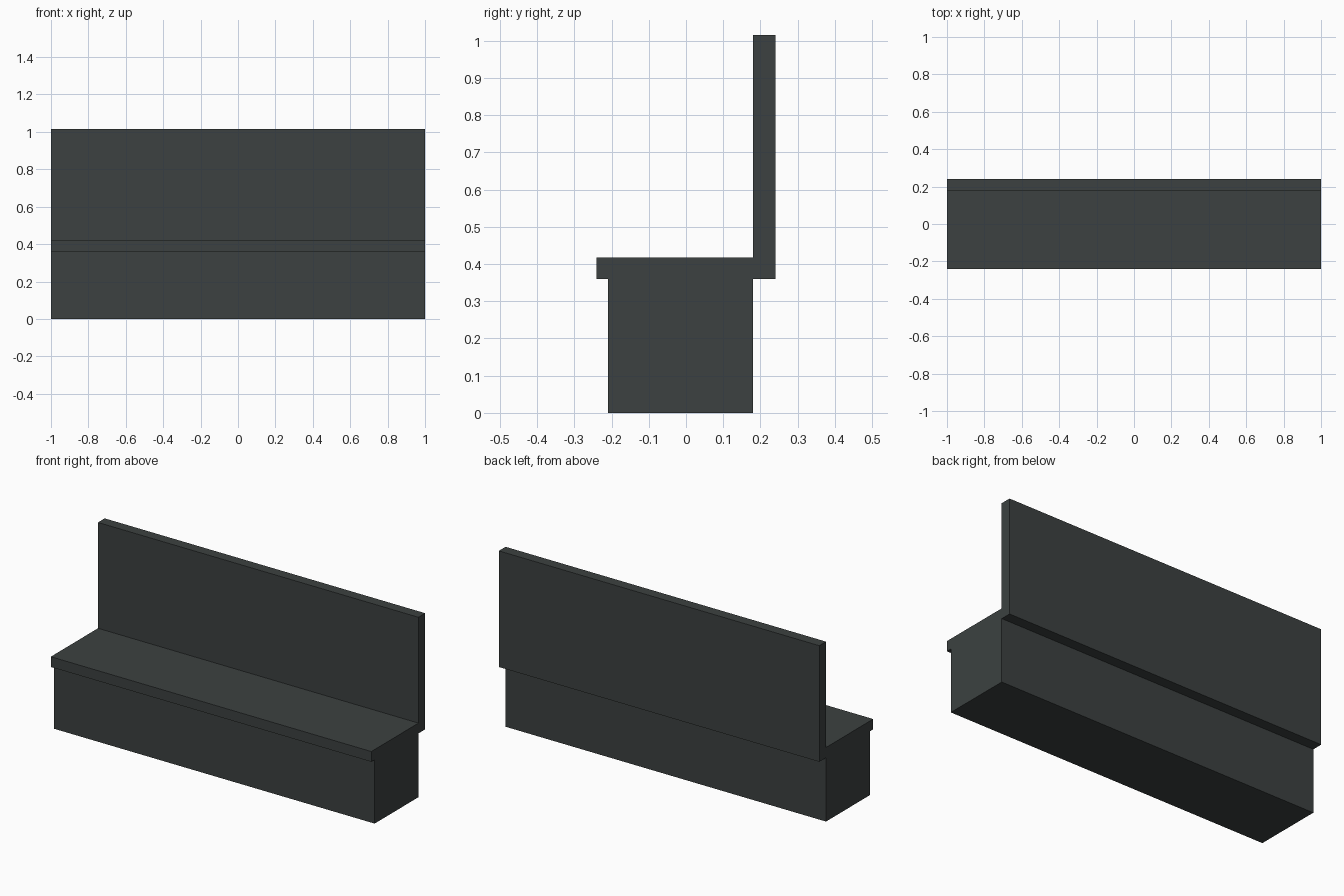
import bpy
from mathutils import Vector

cube = bpy.data.objects.get("Cube")
if cube:
    bpy.data.objects.remove(cube, do_unlink=True)

# Single dark slate finish
colour = (0.045, 0.053, 0.052, 1)
slate = bpy.data.materials.new("dark_slate")
slate.use_nodes = True
slate.diffuse_color = colour
shader = next(n for n in slate.node_tree.nodes if n.type == "BSDF_PRINCIPLED")
shader.inputs["Base Color"].default_value = colour

HALF_LENGTH = 1.0
BASE_TOP, SEAT_TOP, BACK_TOP = 0.36, 0.418, 1.015
SEAT_FRONT, BASE_FRONT, BACK_FRONT, BACK_REAR = -0.24, -0.21, 0.18, 0.24


def full_length_box(name, y0, y1, z0, z1):
    """Box spanning the whole bench, given its depth and height limits."""
    bpy.ops.mesh.primitive_cube_add(size=1)
    obj = bpy.context.object
    obj.name = obj.data.name = name
    size = Vector((2 * HALF_LENGTH, y1 - y0, z1 - z0))
    centre = Vector((0, (y0 + y1) / 2, (z0 + z1) / 2))
    for v in obj.data.vertices:
        v.co = v.co * size + centre
    obj.data.materials.append(slate)
    return obj


# Solid plinth, overhanging seat board and upright backrest board
full_length_box("base", BASE_FRONT, BACK_FRONT, 0, BASE_TOP)
full_length_box("seat", SEAT_FRONT, BACK_FRONT, BASE_TOP, SEAT_TOP)
full_length_box("backrest", BACK_FRONT, BACK_REAR, BASE_TOP, BACK_TOP)
